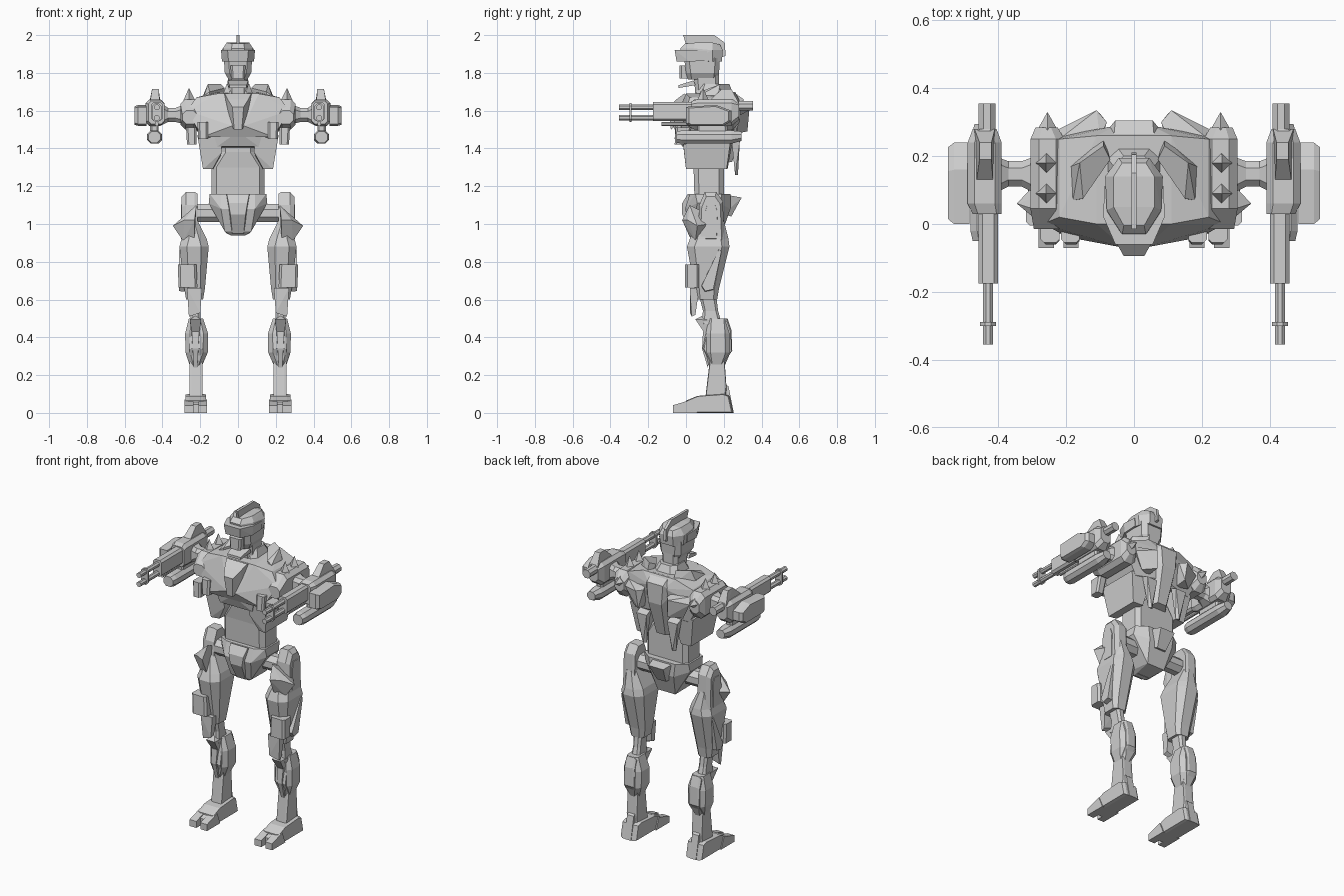
import bpy, bmesh
from mathutils import Vector

steel = bpy.data.materials.new("light_grey_steel")
steel.diffuse_color = (0.62, 0.62, 0.62, 1)


def finish(name, bm, mirror):
    bmesh.ops.recalc_face_normals(bm, faces=bm.faces)
    me = bpy.data.meshes.new(name)
    bm.to_mesh(me)
    bm.free()
    me.materials.append(steel)
    ob = bpy.data.objects.new(name, me)
    bpy.context.collection.objects.link(ob)
    if mirror:
        ob.modifiers.new("mirror", 'MIRROR').use_mirror_merge = False
    return ob


def skin(name, rings, mirror):
    """Join equal-length rings of points and cap both ends."""
    bm = bmesh.new()
    vs = [[bm.verts.new(p) for p in r] for r in rings]
    n = len(vs[0])
    for a, b in zip(vs, vs[1:]):
        for i in range(n):
            j = (i + 1) % n
            bm.faces.new((a[i], a[j], b[j], b[i]))
    bm.faces.new(vs[0][::-1])
    bm.faces.new(vs[-1])
    return finish(name, bm, mirror)


def loft(name, axis, secs, mirror=True):
    """Chamfered-box sections (pos, u0, u1, v0, v1, chamfer) along an axis."""
    rings = []
    for a, u0, u1, v0, v1, c in secs:
        uv = [(u0 + c, v0), (u1 - c, v0), (u1, v0 + c), (u1, v1 - c),
              (u1 - c, v1), (u0 + c, v1), (u0, v1 - c), (u0, v0 + c)]
        rings.append([{'x': (a, u, v), 'y': (u, a, v), 'z': (u, v, a)}[axis] for u, v in uv])
    return skin(name, rings, mirror)


def side(name, prof, layers, mirror=True):
    """Side profile (y, z) stacked over x layers (x, scale)."""
    cy = sum(p[0] for p in prof) / len(prof)
    cz = sum(p[1] for p in prof) / len(prof)
    return skin(name, [[(x, cy + (y - cy) * s, cz + (z - cz) * s) for y, z in prof]
                       for x, s in layers], mirror)


def hull(name, pts, mirror=True, sym=False):
    """Convex faceted block; sym also uses the points reflected in x."""
    if sym:
        pts = pts + [(-x, y, z) for x, y, z in pts if x]
        mirror = False
    bm = bmesh.new()
    for p in pts:
        bm.verts.new(p)
    bmesh.ops.convex_hull(bm, input=bm.verts)
    bmesh.ops.delete(bm, geom=[v for v in bm.verts if not v.link_faces], context='VERTS')
    bmesh.ops.dissolve_limit(bm, angle_limit=0.03, verts=bm.verts, edges=bm.edges)
    return finish(name, bm, mirror)


def spike(name, base, tip, r):
    b, t = Vector(base), Vector(tip)
    u = (t - b).normalized().orthogonal().normalized()
    w = (t - b).normalized().cross(u)
    hull(name, [tuple(b + u * i * r + w * j * r) for i in (-1, 1) for j in (-1, 1)] + [tip])


# --- Torso ---
hull("chest", [(.11, .0, 1.69), (.22, .02, 1.67), (.22, .25, 1.66), (.11, .26, 1.70),
               (.27, .0, 1.60), (.27, .25, 1.58), (.03, -.07, 1.52), (.19, -.04, 1.46),
               (.05, -.05, 1.48), (.19, .24, 1.45), (.05, .29, 1.64), (.05, .26, 1.47)], sym=True)
hull("chest_prow", [(.07, -.01, 1.69), (.055, -.05, 1.66), (.03, -.095, 1.62), (.02, -.08, 1.50),
                    (.05, -.03, 1.54), (.08, .05, 1.66)], sym=True)
hull("belly_plate", [(.13, -.03, 1.48), (.11, -.02, 1.41), (.04, -.04, 1.46), (.04, -.02, 1.42),
                     (.12, .1, 1.48), (.1, .1, 1.40)], sym=True)
hull("flank", [(.09, -.02, 1.46), (.215, -.02, 1.47), (.215, .24, 1.47), (.08, .25, 1.46),
               (.185, .0, 1.29), (.185, .215, 1.29), (.135, .01, 1.29), (.12, .22, 1.29),
               (.085, -.01, 1.38)])
loft("waist", 'z', [(1.13, -.14, .14, .045, .20, .025), (1.30, -.14, .14, .04, .20, .025),
                    (1.38, -.085, .085, .03, .20, .02), (1.46, -.085, .085, .03, .20, .02)], False)

# --- Back and collar ---
hull("spine_plate", [(.055, .305, 1.66), (.06, .25, 1.70), (.10, .25, 1.62), (.045, .305, 1.54),
                     (.06, .2, 1.32), (.03, .245, 1.33)], sym=True)
hull("back_fin", [(.10, .25, 1.62), (.22, .25, 1.62), (.22, .28, 1.58), (.11, .335, 1.60),
                  (.08, .30, 1.60), (.10, .325, 1.49), (.17, .27, 1.48), (.10, .24, 1.48)])
hull("back_tail", [(.07, .24, 1.46), (.14, .24, 1.46), (.07, .285, 1.44), (.14, .285, 1.44),
                   (.085, .26, 1.26), (.115, .26, 1.26), (.10, .275, 1.26)])
hull("collar_wing", [(.09, .23, 1.74), (.16, .18, 1.74), (.09, .26, 1.66), (.185, .17, 1.68),
                     (.18, .07, 1.68), (.15, .075, 1.70), (.07, .19, 1.72), (.16, .07, 1.64),
                     (.08, .2, 1.64)])
loft("collar", 'z', [(1.66, -.09, .09, .04, .24, .03), (1.74, -.06, .06, .07, .2, .03)], False)

# --- Head ---
loft("neck", 'z', [(1.68, -.05, .05, .05, .175, .02), (1.80, -.055, .055, .04, .175, .02)], False)
loft("jaw", 'z', [(1.765, -.05, .05, .01, .165, .02), (1.80, -.07, .07, .0, .175, .025),
                  (1.88, -.075, .075, -.01, .18, .025)], False)
loft("mouth_guard", 'z', [(1.77, -.035, .035, -.035, .03, .01), (1.84, -.04, .04, -.035, .03, .01)], False)
hull("chin_bar", [(.045, -.04, 1.735), (.045, -.04, 1.72), (.055, .04, 1.76), (.055, .05, 1.735)], sym=True)
hull("visor", [(.055, -.06, 1.92), (.05, -.05, 1.86), (.09, .02, 1.92), (.085, .02, 1.86),
               (.088, .11, 1.915), (.085, .11, 1.865)], sym=True)
hull("skull", [(.035, -.03, 1.93), (.08, .04, 1.93), (.085, .14, 1.92), (.045, .195, 1.92),
               (.03, -.005, 1.955), (.06, .05, 1.96), (.06, .14, 1.96), (.035, .18, 1.95),
               (.08, .14, 1.86), (.045, .19, 1.86), (.08, .03, 1.87), (.035, -.02, 1.87)], sym=True)
side("crest", [(-.015, 2.0), (.15, 2.0), (.205, 1.96), (.21, 1.89), (.18, 1.88), (.16, 1.94), (.0, 1.95)],
     [(-.008, 1), (.008, 1)], False)

# --- Shoulders ---
loft("shoulder_pad", 'y', [(-.015, .215, .295, 1.53, 1.60, .02), (.045, .205, .305, 1.50, 1.66, .025),
                           (.25, .205, .305, 1.50, 1.66, .025), (.285, .225, .29, 1.54, 1.62, .02)])
for y in (.09, .18):
    spike("shoulder_spike", (.258, y, 1.655), (.26, y, 1.72), .022)
spike("rear_spike", (.255, .275, 1.60), (.255, .33, 1.60), .022)
for x, z in ((.16, 1.45), (.22, 1.42)):
    loft("underarm_plate", 'z', [(z, x, x + .05, -.06, .0, .01), (z + .09, x, x + .055, -.055, .03, .01)])

# --- Arms and guns ---
loft("arm_link", 'x', [(.29, .09, .20, 1.53, 1.63, .02), (.33, .11, .185, 1.54, 1.615, .02),
                       (.37, .11, .185, 1.54, 1.615, .02), (.41, .09, .20, 1.52, 1.64, .02)])
loft("gun_receiver", 'y', [(.03, .39, .475, 1.53, 1.65, .015), (.06, .39, .49, 1.52, 1.66, .02),
                           (.24, .39, .49, 1.52, 1.66, .02), (.28, .405, .475, 1.55, 1.65, .02)])
loft("barrel_housing", 'y', [(-.175, .40, .458, 1.545, 1.645, .012), (.05, .40, .458, 1.545, 1.645, .012)])
for z in (1.562, 1.618):
    loft("barrel", 'y', [(-.355, .415, .445, z - .015, z + .015, .009), (-.17, .415, .445, z - .015, z + .015, .009)])
loft("barrel_clamp", 'y', [(-.30, .406, .454, 1.54, 1.64, .015), (-.288, .406, .454, 1.54, 1.64, .015)])
loft("exhaust_tube", 'y', [(.26, .408, .458, 1.60, 1.65, .015), (.355, .408, .458, 1.60, 1.65, .015)])
hull("gun_hood", [(.415, .12, 1.65), (.465, .12, 1.65), (.42, .19, 1.715), (.455, .19, 1.715),
                  (.42, .24, 1.715), (.455, .24, 1.715), (.41, .28, 1.64), (.47, .28, 1.64)])
side("ammo_box", [(.0, 1.53), (.0, 1.62), (.16, 1.63), (.24, 1.60), (.24, 1.545), (.20, 1.52), (.02, 1.52)],
     [(.485, 1), (.53, 1), (.548, .88)])
loft("lower_pod", 'y', [(-.05, .41, .475, 1.43, 1.49, .018), (-.02, .402, .482, 1.425, 1.495, .02),
                        (.24, .402, .482, 1.425, 1.495, .02), (.295, .415, .47, 1.44, 1.49, .015)])
loft("pod_strut", 'z', [(1.48, .42, .465, .06, .22, .01), (1.54, .42, .465, .06, .22, .01)])
loft("small_barrel", 'y', [(-.13, .42, .44, 1.52, 1.54, .005), (.06, .42, .44, 1.52, 1.54, .005)])

# --- Pelvis ---
hull("pelvis", [(.15, .05, 1.16), (.15, .19, 1.16), (.09, .02, 1.16), (.09, .235, 1.16),
                (.155, .06, 1.11), (.155, .18, 1.11), (.09, -.005, 1.08), (.08, .235, 1.08),
                (.07, .03, .96), (.06, .19, .95), (.04, .05, .94)], sym=True)
hull("crotch_plate", [(.06, .01, 1.16), (.05, -.02, 1.11), (.04, -.02, 1.05), (.03, .03, .95),
                      (.065, .06, 1.14), (.04, .08, .94)], sym=True)
hull("tail_wedge", [(.07, .21, 1.155), (.05, .295, 1.14), (.03, .24, 1.04), (.05, .2, 1.05)], sym=True)
loft("hip_axle", 'x', [(-.25, .075, .17, 1.01, 1.105, .028), (.25, .075, .17, 1.01, 1.105, .028)], False)

# --- Thighs ---
side("hip_bracket", [(.06, .88), (.07, 1.10), (.10, 1.17), (.16, 1.17), (.195, 1.12), (.205, .88)],
     [(.215, .92), (.23, 1), (.275, 1), (.298, .78)])
side("hip_cover", [(.10, .91), (.10, 1.07), (.11, 1.11), (.155, 1.11), (.17, 1.07), (.165, .91)],
     [(.27, 1), (.302, .9)])
hull("hip_guard", [(.285, .01, 1.02), (.22, .02, 1.1), (.23, -.02, 1.02), (.345, .06, .99),
                   (.29, .05, .91), (.23, .02, .93), (.29, .12, 1.0), (.23, .1, 1.06)])
loft("thigh", 'z', [(.60, .185, .275, .055, .165, .02), (.66, .175, .285, .045, .175, .025),
                    (.88, .155, .31, .005, .23, .04), (.92, .165, .30, .02, .225, .04),
                    (1.02, .215, .285, .06, .20, .02)])
side("thigh_side_plate", [(.08, .67), (.10, .64), (.145, .65), (.19, .86), (.175, .87)],
     [(.27, 1), (.312, .95)])
loft("thigh_pouch", 'z', [(.665, .215, .315, -.005, .07, .012), (.785, .22, .318, -.005, .07, .012)])
hull("knee_flap", [(.19, .02, .66), (.27, .02, .66), (.2, .02, .53), (.26, .03, .51),
                   (.19, .07, .66), (.27, .07, .66), (.2, .05, .54), (.26, .05, .52)])

# --- Knees and shins ---
loft("knee_joint", 'z', [(.47, .195, .255, .08, .19, .015), (.54, .20, .25, .09, .17, .012),
                         (.62, .20, .255, .07, .16, .015)])
side("shin", [(.12, .48), (.10, .40), (.09, .34), (.125, .27), (.10, .06), (.205, .05), (.215, .13),
              (.205, .27), (.245, .33), (.24, .44), (.22, .50)],
     [(.188, .93), (.20, 1), (.245, 1), (.257, .93)])
loft("calf_armour", 'z', [(.25, .19, .255, .12, .205, .02), (.32, .16, .278, .105, .235, .025),
                          (.42, .158, .28, .105, .232, .025), (.50, .185, .26, .12, .215, .015)])
hull("knee_spike", [(.195, .05, .495), (.255, .05, .495), (.205, .1, .42), (.245, .1, .42),
                    (.195, .15, .49), (.255, .15, .49), (.225, .09, .515)])
hull("shin_guard", [(.205, .09, .43), (.245, .09, .43), (.21, .085, .34), (.24, .085, .34),
                    (.215, .115, .24), (.235, .115, .24), (.2, .15, .42), (.25, .15, .42)])

# --- Feet ---
side("foot", [(.0, .0), (.0, .065), (.06, .09), (.20, .10), (.23, .09), (.25, .0)],
     [(.17, .93), (.185, 1), (.26, 1), (.277, .93)])
for x0, x1 in ((.163, .208), (.236, .282)):
    side("toe", [(-.07, .0), (-.07, .04), (.03, .07), (.06, .0)], [(x0, 1), (x1, 1)])
side("toe_web", [(-.03, .0), (-.03, .045), (.03, .07), (.06, .0)], [(.20, 1), (.24, 1)])
side("heel_spur", [(.15, .1), (.20, .16), (.225, .14), (.253, .0), (.2, .0)], [(.20, 1), (.245, 1)])
